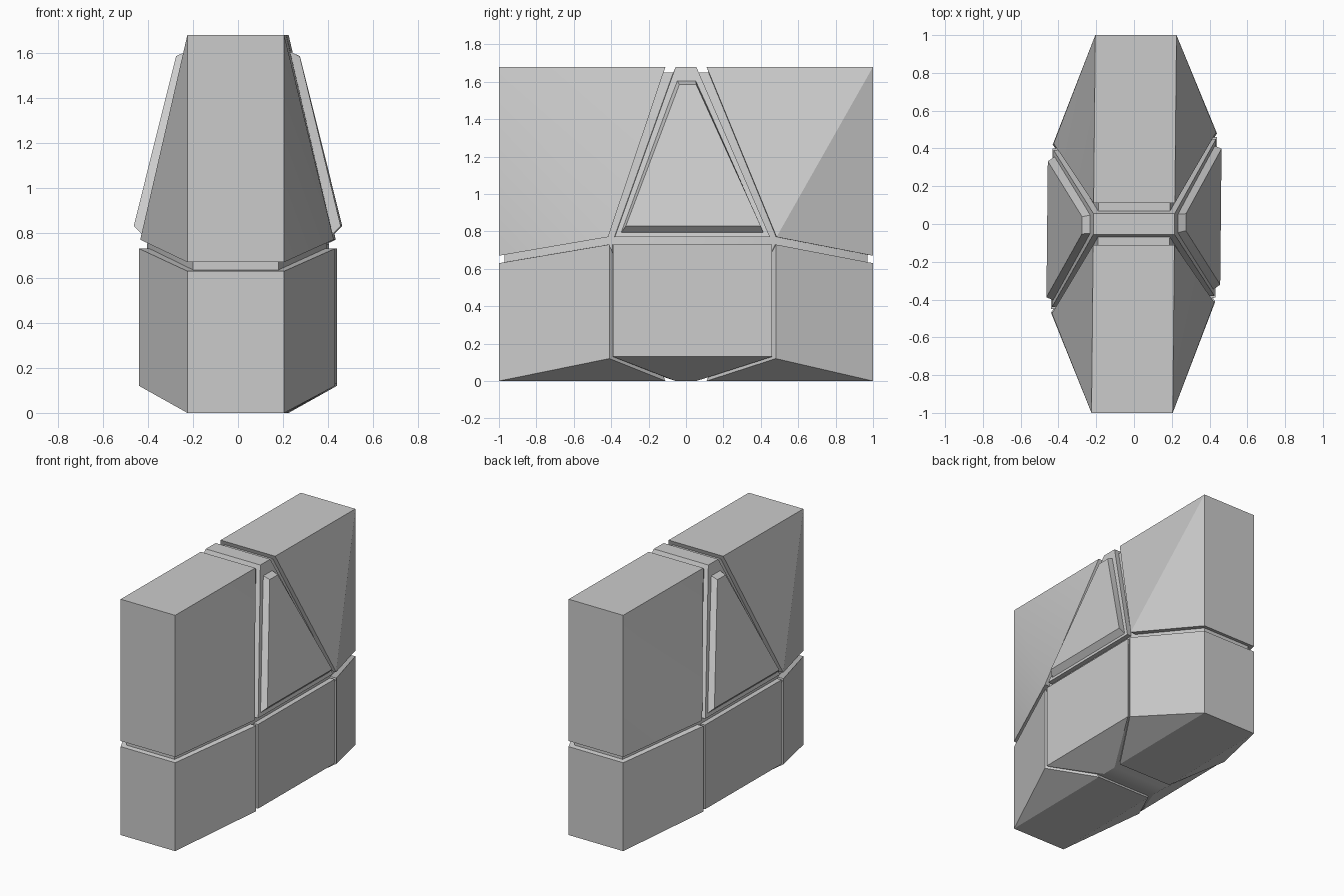
import bpy, bmesh, math

if "Cube" in bpy.data.objects:
    bpy.data.objects.remove(bpy.data.objects["Cube"])

HALF = 0.215      # half width at the ends, top and bottom
BULGE = 0.435     # half width at the middle


def place(s, x, y, z):
    """Point on side s (+1/-1); the two sides are slightly skewed in y."""
    shift = (0.035 if s > 0 else -0.025) * max(0, (x - HALF) / (BULGE - HALF))
    return (s * x + 0.01 * y, y + shift, z)


def hull(name, points, sides=(1, -1)):
    """Convex solid from profile points mirrored onto the given sides."""
    bm = bmesh.new()
    for s in sides:
        for p in points:
            bm.verts.new(place(s, *p))
    res = bmesh.ops.convex_hull(bm, input=bm.verts[:])
    junk = {v for v in res["geom_interior"] + res["geom_unused"]
            if isinstance(v, bmesh.types.BMVert) and v.is_valid}
    bmesh.ops.delete(bm, geom=list(junk), context='VERTS')
    bmesh.ops.dissolve_limit(bm, angle_limit=math.radians(0.5),
                             verts=bm.verts[:], edges=bm.edges[:])
    bmesh.ops.recalc_face_normals(bm, faces=bm.faces[:])
    mesh = bpy.data.meshes.new(name)
    bm.to_mesh(mesh)
    bm.free()
    ob = bpy.data.objects.new(name, mesh)
    bpy.context.collection.objects.link(ob)
    bpy.ops.object.select_all(action='DESELECT')
    ob.select_set(True)
    bpy.context.view_layer.objects.active = ob
    bpy.ops.object.shade_smooth_by_angle(angle=math.radians(25))
    return ob


def both(points):
    """Repeat points at +y and -y."""
    return [(x, d * y, z) for x, y, z in points for d in (1, -1)]


# recessed core that forms the floor of every groove
hull("core", both([(0.19, 0.97, 0.03), (0.19, 0.97, 1.65),
                   (0.40, 0.42, 0.14), (0.40, 0.42, 0.75)]))

# lower and upper end blocks, front and back
for d, label in ((-1, "front"), (1, "back")):
    hull("lower_block_" + label, [
        (HALF, d, 0), (HALF, d, 0.63), (HALF, d * 0.11, 0),
        (BULGE, d * 0.445, 0.12), (BULGE, d * 0.445, 0.73)])
    hull("upper_block_" + label, [
        (HALF, d, 0.67), (HALF, d, 1.68), (HALF, d * 0.11, 1.68),
        (0.43, d * 0.45, 0.77)])

# lower middle block
hull("lower_block_middle", both([
    (HALF, 0.055, 0), (BULGE, 0.425, 0.13), (BULGE, 0.425, 0.73)]))

# upper middle block
hull("upper_block_middle", both([
    (HALF, 0.055, 1.68), (0.43, 0.415, 0.77)]))

# raised tapered panels on the upper middle block
for s, label in ((1, "right"), (-1, "left")):
    hull("raised_panel_" + label, both([
        (0.415, 0.385, 0.785), (0.222, 0.05, 1.61),
        (0.46, 0.36, 0.83), (0.275, 0.045, 1.585)]), sides=(s,))
